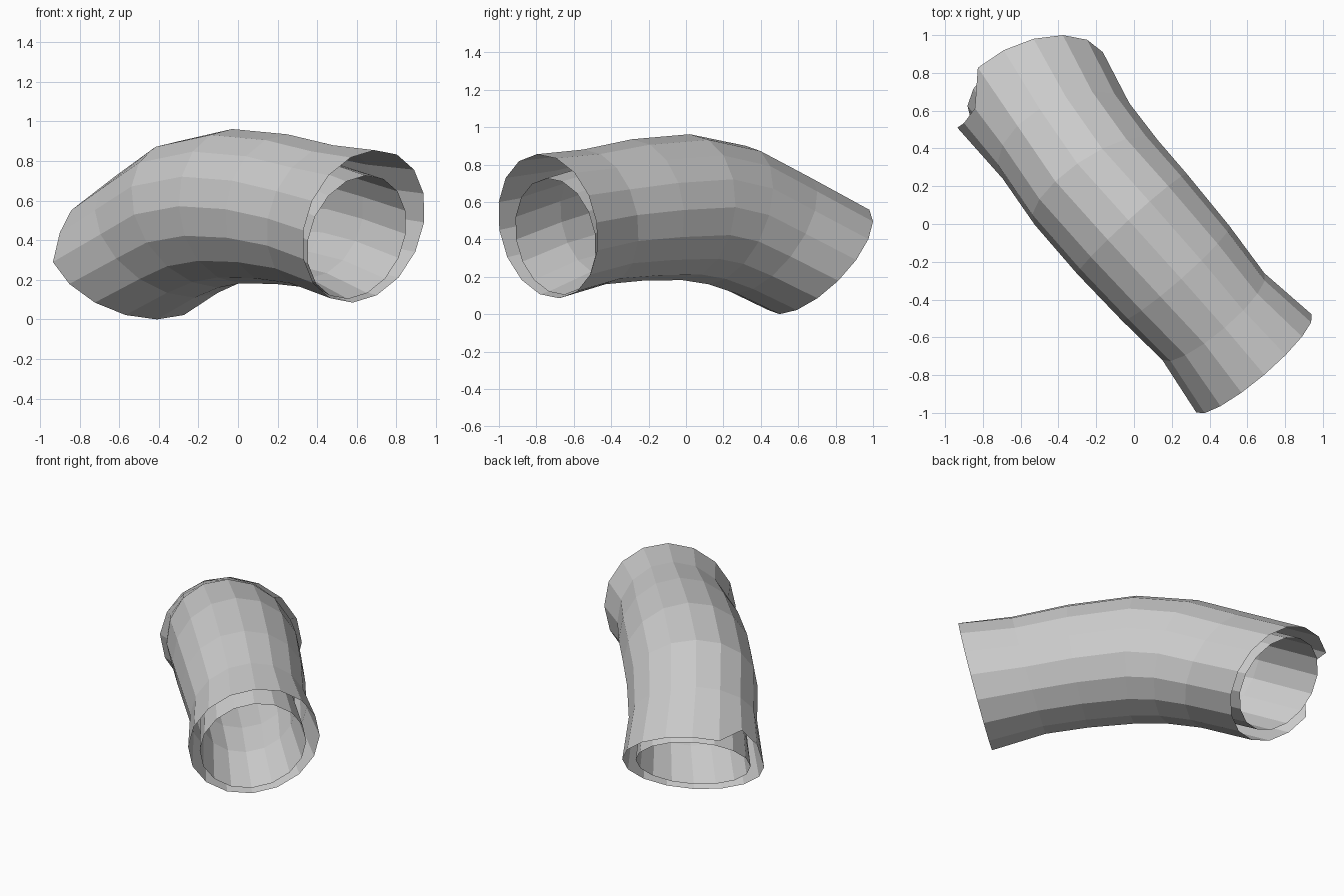
import bpy, bmesh, math
from mathutils import Vector

if "Cube" in bpy.data.objects:
    bpy.data.objects.remove(bpy.data.objects["Cube"])

SIDES = 16

# Stations along the bent sleeve: centre, sideways half-axis, upward half-axis
STATIONS = [
    ((0.635, -0.738, 0.470), (0.305, 0.26, 0.02), (0.055, -0.06, 0.385)),
    ((0.42, -0.49, 0.52), (0.27, 0.23, 0.01), (0.06, -0.06, 0.36)),
    ((0.22, -0.26, 0.557), (0.285, 0.25, 0.0), (0.03, -0.03, 0.378)),
    ((-0.01, 0.00, 0.572), (0.29, 0.265, 0.0), (-0.02, 0.02, 0.39)),
    ((-0.20, 0.22, 0.53), (0.325, 0.225, 0.0), (-0.10, 0.10, 0.37)),
    ((-0.36, 0.44, 0.43), (0.335, 0.20, 0.0), (-0.14, 0.17, 0.32)),
    ((-0.55, 0.71, 0.29), (0.385, 0.20, 0.0), (-0.14, 0.21, 0.29)),
]


def ring_point(station, k, scale=1.0, shift=Vector()):
    c, u, v = (Vector(p) for p in station)
    a = 2 * math.pi * k / SIDES
    return c + shift + scale * (u * math.cos(a) + v * math.sin(a))


def make_object(name, rings):
    bm = bmesh.new()
    loops = [[bm.verts.new(p) for p in ring] for ring in rings]
    for a, b in zip(loops, loops[1:]):
        for k in range(SIDES):
            n = (k + 1) % SIDES
            bm.faces.new((a[k], a[n], b[n], b[k]))
    bmesh.ops.recalc_face_normals(bm, faces=bm.faces)
    mesh = bpy.data.meshes.new(name)
    bm.to_mesh(mesh)
    bm.free()
    obj = bpy.data.objects.new(name, mesh)
    bpy.context.collection.objects.link(obj)
    return obj


# Outer sleeve wall, with the cut-back corner on the rear rim
outer = [[ring_point(s, k) for k in range(SIDES)] for s in STATIONS]
for k, pull in ((6, 0.35), (7, 0.25)):
    outer[-1][k] = outer[-1][k].lerp(outer[-2][k], pull)
make_object("outer_sleeve", outer)

# Inner lining, open at both ends and sitting low in the front cuff
shifts = [Vector((-0.035, 0.04, -0.055)), Vector((-0.01, 0.01, -0.02))]
shifts += [Vector()] * (len(STATIONS) - 2)
inner = [[ring_point(s, k, 0.81, d) for k in range(SIDES)]
         for s, d in zip(STATIONS, shifts)]
make_object("inner_lining", inner)
